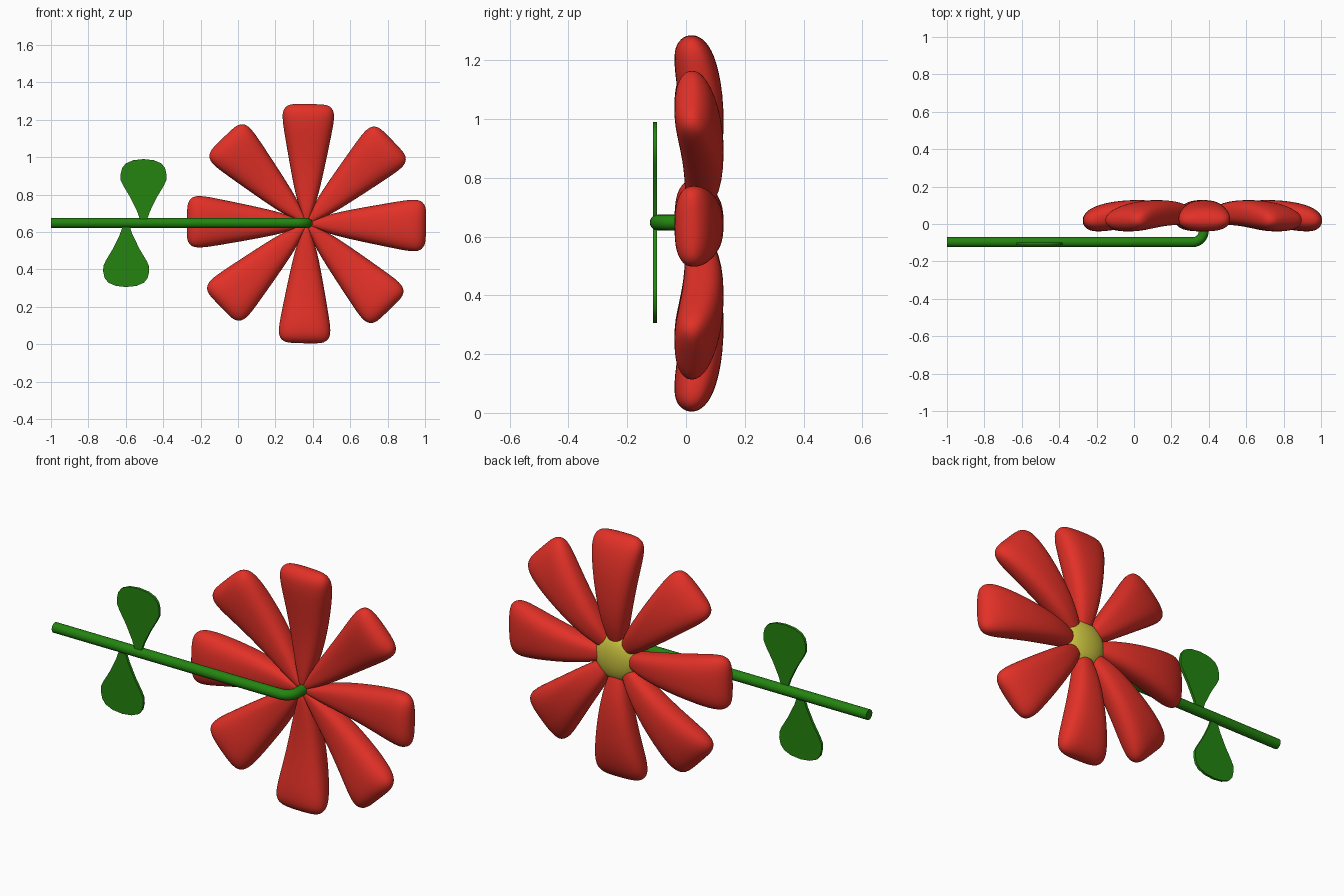
import bpy, bmesh, math
from mathutils import Vector, Matrix

if "Cube" in bpy.data.objects:
    bpy.data.objects.remove(bpy.data.objects["Cube"])


def material(name, rgb):
    m = bpy.data.materials.new(name)
    m.diffuse_color = (*rgb, 1)
    m.use_nodes = True
    m.node_tree.nodes["Principled BSDF"].inputs["Base Color"].default_value = m.diffuse_color
    return m


RED = material("petal red", (0.76, 0.03, 0.02))
GREEN = material("leaf green", (0.017, 0.23, 0.005))
YELLOW = material("centre yellow", (0.60, 0.55, 0.05))
CENTRE = Vector((0.366, 0, 0.645))


def add_object(name, bm, mat, angle=60):
    bmesh.ops.recalc_face_normals(bm, faces=bm.faces)
    mesh = bpy.data.meshes.new(name)
    bm.to_mesh(mesh)
    bm.free()
    mesh.materials.append(mat)
    ob = bpy.data.objects.new(name, mesh)
    bpy.context.collection.objects.link(ob)
    bpy.context.view_layer.objects.active = ob
    ob.select_set(True)
    bpy.ops.object.shade_smooth_by_angle(angle=math.radians(angle))
    ob.select_set(False)
    return ob


def loft(bm, rings):
    """Join equal rings of points into a closed tube with capped ends."""
    rings = [[bm.verts.new(p) for p in ring] for ring in rings]
    n = len(rings[0])
    for a, b in zip(rings, rings[1:]):
        for i in range(n):
            j = (i + 1) % n
            bm.faces.new((a[i], a[j], b[j], b[i]))
    bm.faces.new(rings[0])
    bm.faces.new(rings[-1])


# Petals: distance from centre, half width, lowest y, highest y
SECTIONS = [(0.0, 0.012, 0.0, 0.05), (0.07, 0.033, -0.002, 0.075),
            (0.14, 0.058, -0.003, 0.105), (0.24, 0.080, -0.006, 0.125),
            (0.34, 0.100, -0.014, 0.130), (0.44, 0.119, -0.028, 0.126),
            (0.52, 0.134, -0.039, 0.112), (0.57, 0.140, -0.041, 0.096),
            (0.60, 0.137, -0.036, 0.081), (0.62, 0.126, -0.025, 0.065),
            (0.634, 0.106, -0.009, 0.047), (0.64, 0.075, 0.008, 0.030)]


def squash(v, power):
    return math.copysign(abs(v) ** power, v)


def petal(index):
    bm = bmesh.new()
    rings = []
    for r, w, lo, hi in SECTIONS:
        ring = []
        for k in range(24):
            t = math.tau * k / 24
            ring.append((r, (lo + hi) / 2 + (hi - lo) / 2 * squash(math.sin(t), 0.8),
                         w * squash(math.cos(t), 0.75)))
        rings.append(ring)
    loft(bm, rings)
    turn = Matrix.Rotation(-math.radians(45 * index - 1), 4, 'Y')
    bmesh.ops.transform(bm, matrix=Matrix.Translation(CENTRE) @ turn, verts=bm.verts)
    ob = add_object(f"petal_{index + 1}", bm, RED, 80)
    sub = ob.modifiers.new("smooth", 'SUBSURF')
    sub.levels = sub.render_levels = 1


for i in range(8):
    petal(i)

# Flower centre: flattened ball nestled between the petals
bm = bmesh.new()
bmesh.ops.create_uvsphere(bm, u_segments=32, v_segments=16, radius=1)
bmesh.ops.transform(bm, matrix=Matrix.Translation(CENTRE + Vector((0, 0.055, 0)))
                    @ Matrix.Diagonal((0.12, 0.05, 0.12, 1)), verts=bm.verts)
add_object("flower_centre", bm, YELLOW)

# Stem: round rod that bends into the back of the flower
R, BEND, Y, X, Z = 0.0265, 0.06, -0.097, 0.373, 0.648
path = [(-1.0, Y, 0.0)]
for k in range(9):
    a = math.pi / 2 * k / 8
    path.append((X - BEND + BEND * math.sin(a), Y + BEND - BEND * math.cos(a), a))
path.append((X, 0.04, math.pi / 2))
bm = bmesh.new()
loft(bm, [[(px - math.sin(a) * R * math.cos(t), py + math.cos(a) * R * math.cos(t),
            Z + R * math.sin(t)) for t in (math.tau * k / 20 for k in range(20))]
          for px, py, a in path])
add_object("stem", bm, GREEN)

# Leaves: thin fan-shaped plates, the second turned upside down
HALF = [(0.012, -0.015), (0.035, 0.05), (0.072, 0.125), (0.108, 0.185), (0.122, 0.215),
        (0.123, 0.245), (0.115, 0.28), (0.095, 0.305), (0.055, 0.322)]
OUTLINE = HALF + [(0, 0.328)] + [(-x, z) for x, z in reversed(HALF)]


def leaf(name, x, z, flip):
    bm = bmesh.new()
    loft(bm, [[(x + flip * u, y, z + flip * v) for u, v in OUTLINE]
              for y in (-0.112, -0.098)])
    add_object(name, bm, GREEN, 30)


leaf("upper_leaf", -0.505, 0.662, 1)
leaf("lower_leaf", -0.598, 0.634, -1)
